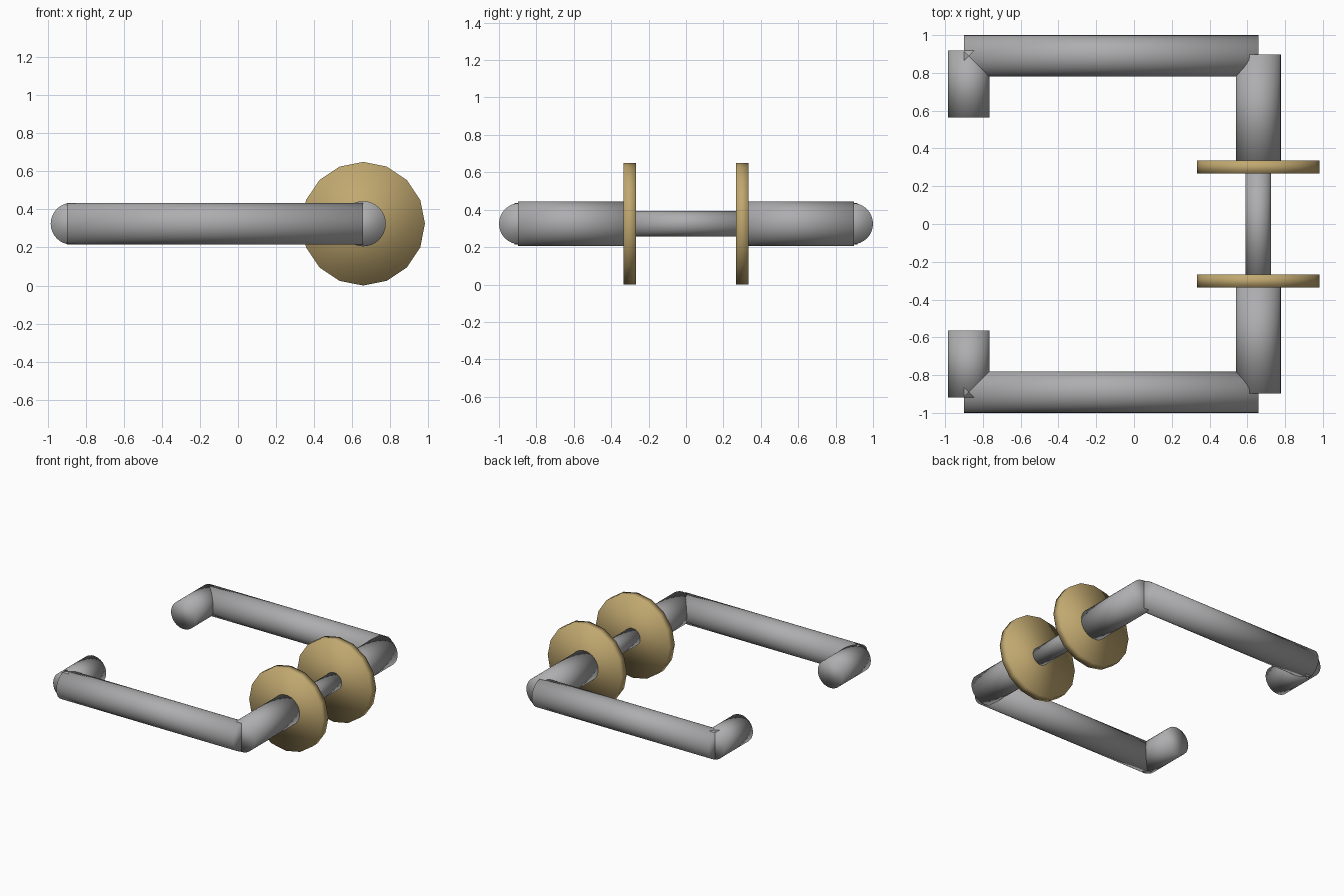
import bpy
import math

cube = bpy.data.objects.get("Cube")
if cube:
    bpy.data.objects.remove(cube, do_unlink=True)


def make_material(name, rgb):
    mat = bpy.data.materials.new(name)
    mat.use_nodes = True
    mat.diffuse_color = (*rgb, 1)
    mat.node_tree.nodes["Principled BSDF"].inputs["Base Color"].default_value = (*rgb, 1)
    return mat


steel = make_material("brushed steel grey", (0.42, 0.42, 0.43))
brass = make_material("brass", (0.53, 0.39, 0.16))

HEIGHT = 0.325     # axis height of every bar
SPINDLE_X = 0.658  # axis of spindle, necks and roses
BAR_Y = 0.89       # axis of the grip bars


def rod(name, axis, start, end, across, radius, mat, sides=32):
    """Capped rod along x or y, from start to end, offset by across."""
    mid = (start + end) / 2
    along_x = axis == "x"
    bpy.ops.mesh.primitive_cylinder_add(
        vertices=sides, radius=radius, depth=abs(end - start),
        location=(mid, across, HEIGHT) if along_x else (across, mid, HEIGHT),
        rotation=(0, math.pi / 2, 0) if along_x else (math.pi / 2, 0, 0))
    obj = bpy.context.object
    obj.name = name
    obj.data.materials.append(mat)
    bpy.ops.object.shade_smooth()
    return obj


# Spindle joining the two handles
rod("spindle", "y", -0.3, 0.3, SPINDLE_X, 0.068, steel)

# One handle on each side: rose, neck, grip bar and returned tip
for side, s in (("front", -1), ("back", 1)):
    rod(side + "_rose", "y", s * 0.267, s * 0.335, SPINDLE_X, 0.325, brass, 16)
    rod(side + "_neck", "y", s * 0.3, s * 0.897, SPINDLE_X, 0.119, steel)
    rod(side + "_grip_bar", "x", -0.9, SPINDLE_X, s * BAR_Y, 0.11, steel)
    rod(side + "_return_tip", "y", s * 0.565, s * 0.918, -0.875, 0.11, steel)
